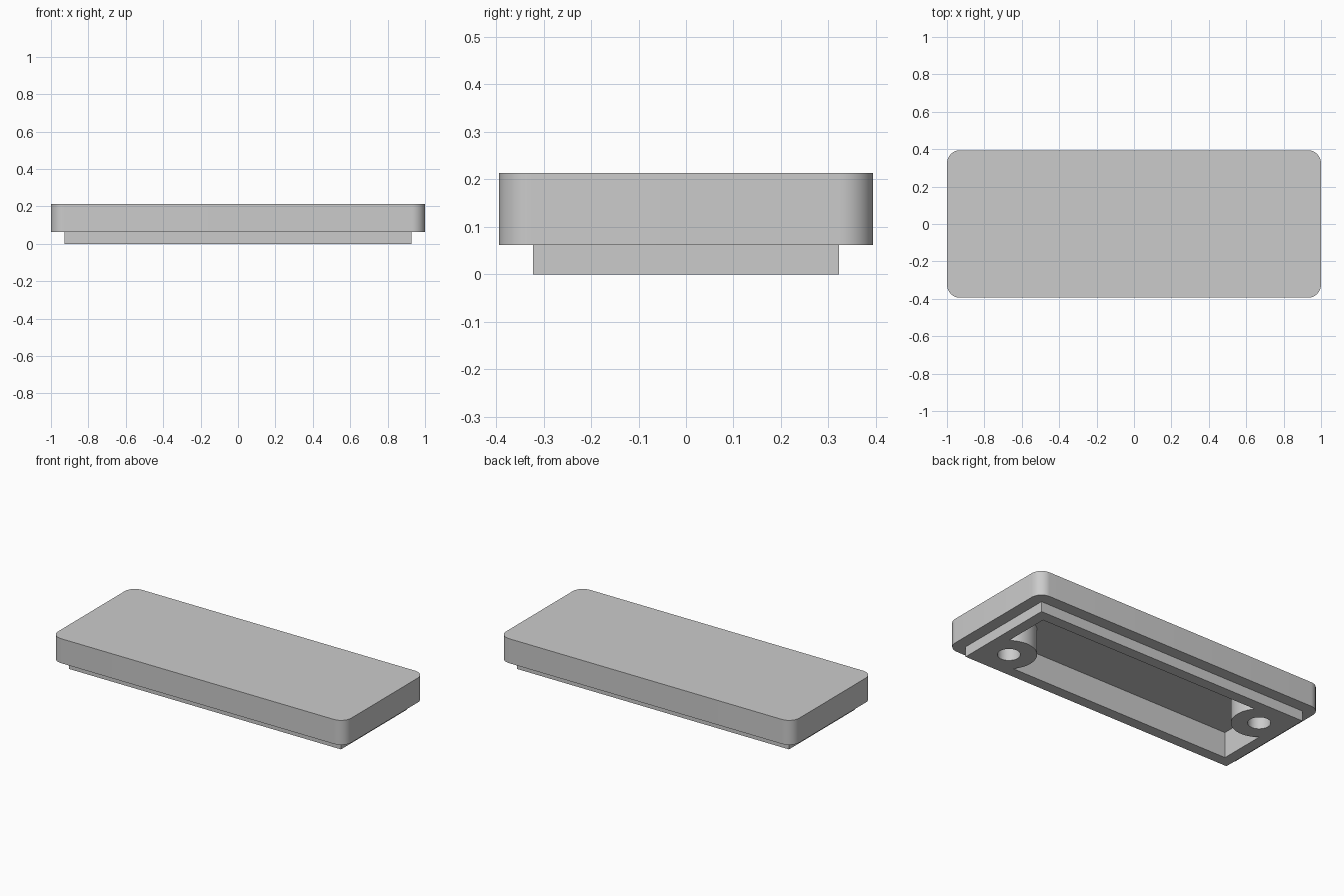
import bpy
import bmesh
from math import cos, sin, pi, radians

cube = bpy.data.objects.get("Cube")
if cube:
    bpy.data.objects.remove(cube, do_unlink=True)

grey = bpy.data.materials.new("plain grey")
grey.use_nodes = True
grey.diffuse_color = (0.6, 0.6, 0.6, 1)
grey.node_tree.nodes["Principled BSDF"].inputs["Base Color"].default_value = (0.6, 0.6, 0.6, 1)


def prism(name, outline, z0, z1):
    """Extrude a closed outline from z0 to z1."""
    bm = bmesh.new()
    base = bm.faces.new([bm.verts.new((x, y, z0)) for x, y in outline])
    top = bmesh.ops.extrude_face_region(bm, geom=[base])["geom"]
    verts = [g for g in top if isinstance(g, bmesh.types.BMVert)]
    bmesh.ops.translate(bm, verts=verts, vec=(0, 0, z1 - z0))
    bmesh.ops.recalc_face_normals(bm, faces=bm.faces[:])
    mesh = bpy.data.meshes.new(name)
    bm.to_mesh(mesh)
    bm.free()
    mesh.materials.append(grey)
    obj = bpy.data.objects.new(name, mesh)
    bpy.context.collection.objects.link(obj)
    return obj


def rectangle(hx, hy):
    return [(-hx, -hy), (hx, -hy), (hx, hy), (-hx, hy)]


def circle(cx, cy, r, n=48):
    return [(cx + r * cos(2 * pi * i / n), cy + r * sin(2 * pi * i / n)) for i in range(n)]


def rounded_rectangle(hx, hy, r, n=12):
    points = []
    for k, (sx, sy) in enumerate([(1, 1), (-1, 1), (-1, -1), (1, -1)]):
        for i in range(n + 1):
            a = (k + i / n) * pi / 2
            points.append((sx * (hx - r) + r * cos(a), sy * (hy - r) + r * sin(a)))
    return points


def combine(target, other, operation):
    """Apply a boolean and discard the helper."""
    mod = target.modifiers.new("combine", "BOOLEAN")
    mod.operation, mod.solver, mod.object = operation, "EXACT", other
    bpy.context.view_layer.objects.active = target
    bpy.ops.object.modifier_apply(modifier=mod.name)
    bpy.data.objects.remove(other, do_unlink=True)


FLOOR = 0.157
BOSSES = [(0.762, -0.153), (-0.762, 0.153)]

# Rounded lid with a square-cornered locating rim below
lid = prism("lid", rounded_rectangle(1, 0.394, 0.07), 0.062, 0.213)
combine(lid, prism("rim", rectangle(0.928, 0.322), 0, 0.1), "UNION")

# Hollow underside, leaving a screw boss in two opposite corners
cavity = prism("cavity", rectangle(0.861, 0.255), -0.1, FLOOR)
for x, y in BOSSES:
    combine(cavity, prism("boss", circle(x, y, 0.154), -0.2, 0.3), "DIFFERENCE")
combine(lid, cavity, "DIFFERENCE")

# Screw holes
for x, y in BOSSES:
    combine(lid, prism("screw_hole", circle(x, y, 0.063), -0.1, FLOOR), "DIFFERENCE")

bpy.ops.object.select_all(action="DESELECT")
lid.select_set(True)
bpy.context.view_layer.objects.active = lid
bpy.ops.object.shade_smooth_by_angle(angle=radians(30))
